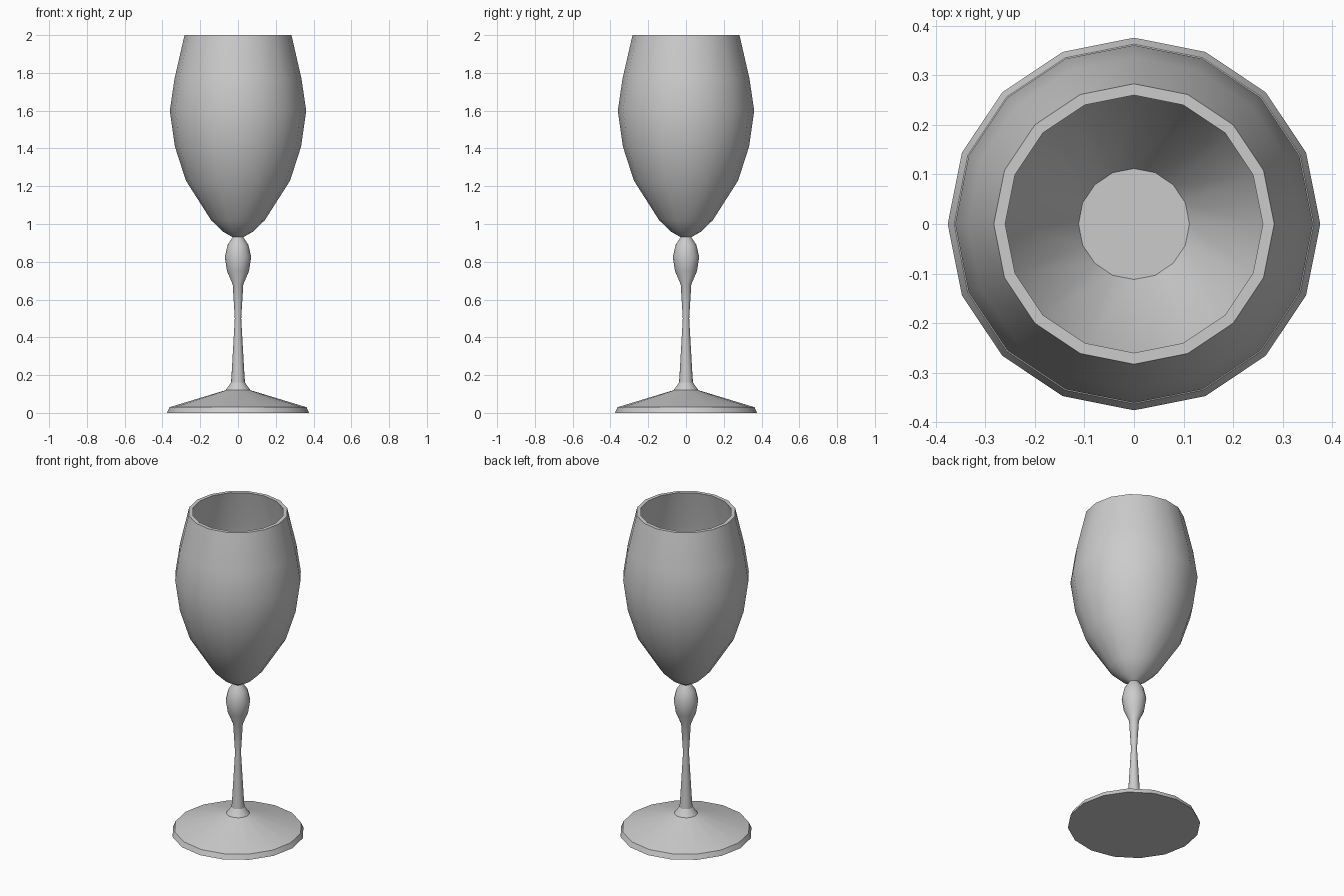
import bpy, bmesh
from math import cos, sin, pi, radians

if "Cube" in bpy.data.objects:
    bpy.data.objects.remove(bpy.data.objects["Cube"])

SIDES = 16

# Half-profile (radius, height): foot, stem, knop, outer bowl, rim, inner bowl
FOOT = [(0, 0), (0.376, 0), (0.363, 0.03), (0.066, 0.12)]
STEM = [(0.037, 0.16), (0.033, 0.22), (0.017, 0.5), (0.028, 0.68)]
KNOP = [(0.058, 0.75), (0.07, 0.825), (0.055, 0.89), (0.028, 0.93)]
BOWL = [(0.08, 0.96), (0.142, 1.02), (0.276, 1.23), (0.334, 1.41),
        (0.361, 1.6), (0.336, 1.77), (0.283, 2.0)]
INNER = [(0.26, 2.0), (0.313, 1.77), (0.337, 1.6), (0.311, 1.415),
         (0.254, 1.24), (0.112, 1.02), (0, 1.02)]


def lathe(name, profile):
    bm = bmesh.new()
    rings = []
    for r, z in profile:
        if r == 0:
            rings.append(None)  # capped with one flat polygon
            continue
        rings.append([bm.verts.new((r * cos(2 * pi * i / SIDES),
                                    r * sin(2 * pi * i / SIDES), z))
                      for i in range(SIDES)])
    for a, b in zip(rings, rings[1:]):
        if a is None or b is None:
            bm.faces.new(a or b)
            continue
        for i in range(SIDES):
            j = (i + 1) % SIDES
            bm.faces.new((a[i], a[j], b[j], b[i]))
    bmesh.ops.recalc_face_normals(bm, faces=bm.faces)
    mesh = bpy.data.meshes.new(name)
    bm.to_mesh(mesh)
    bm.free()
    obj = bpy.data.objects.new(name, mesh)
    bpy.context.collection.objects.link(obj)
    return obj


# Whole goblet as one turned surface
glass = lathe("wine_glass", FOOT + STEM + KNOP + BOWL + INNER)
bpy.context.view_layer.objects.active = glass
glass.select_set(True)
bpy.ops.object.shade_smooth_by_angle(angle=radians(30))
